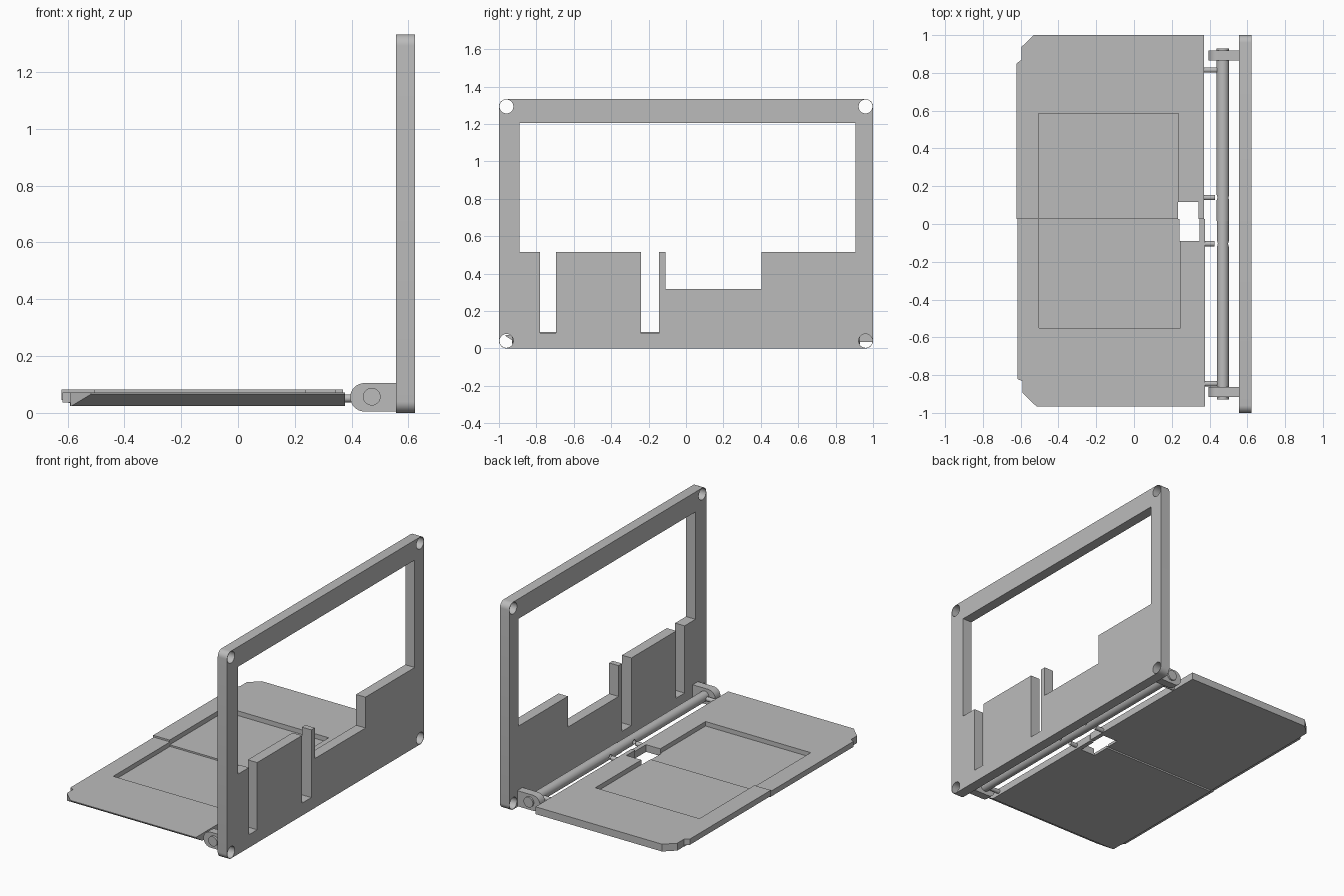
import bpy, bmesh, math
from mathutils import Vector

cube = bpy.data.objects.get("Cube")
if cube:
    bpy.data.objects.remove(cube, do_unlink=True)

# Single grey material
grey = bpy.data.materials.new("plain grey")
grey.use_nodes = True
colour = (0.5, 0.5, 0.5, 1)
grey.diffuse_color = colour
grey.node_tree.nodes["Principled BSDF"].inputs["Base Color"].default_value = colour

AXES = {"x": lambda u, v, w: (w, u, v),
        "y": lambda u, v, w: (u, w, v),
        "z": lambda u, v, w: (u, v, w)}
parts = []


def arc(cu, cv, r, start=0, end=360, n=32):
    """Points on an arc; a full circle leaves out the repeated end point."""
    last = n if end - start >= 360 else n + 1
    angles = [math.radians(start + (end - start) * i / n) for i in range(last)]
    return [(cu + r * math.cos(a), cv + r * math.sin(a)) for a in angles]


def rect(u0, u1, v0, v1):
    return [(u0, v0), (u1, v0), (u1, v1), (u0, v1)]


def prism(name, loops, axis, lo, hi, keep=True):
    """Extrude an outline (with optional holes) along an axis."""
    curve = bpy.data.curves.new(name, "CURVE")
    curve.dimensions = "2D"
    curve.fill_mode = "BOTH"
    curve.extrude = (hi - lo) / 2
    for loop in loops:
        spline = curve.splines.new("POLY")
        spline.points.add(len(loop) - 1)
        for p, (u, v) in zip(spline.points, loop):
            p.co = (u, v, 0, 1)
        spline.use_cyclic_u = True
    temp = bpy.data.objects.new(name + " outline", curve)
    bpy.context.collection.objects.link(temp)
    graph = bpy.context.evaluated_depsgraph_get()
    mesh = bpy.data.meshes.new_from_object(temp.evaluated_get(graph))
    bpy.data.objects.remove(temp, do_unlink=True)
    bm = bmesh.new()
    bm.from_mesh(mesh)
    bmesh.ops.remove_doubles(bm, verts=bm.verts, dist=1e-5)
    mid = (lo + hi) / 2
    for v in bm.verts:
        v.co = Vector(AXES[axis](v.co.x, v.co.y, v.co.z + mid))
    bmesh.ops.recalc_face_normals(bm, faces=bm.faces)
    bm.to_mesh(mesh)
    bm.free()
    mesh.materials.clear()
    mesh.materials.append(grey)
    mesh.name = name
    obj = bpy.data.objects.new(name, mesh)
    bpy.context.collection.objects.link(obj)
    if keep:
        parts.append(obj)
    return obj


def cut(obj, cutters):
    """Subtract each cutter and remove it."""
    for c in cutters:
        c.hide_render = True
        mod = obj.modifiers.new("cut", "BOOLEAN")
        mod.operation = "DIFFERENCE"
        mod.solver = "EXACT"
        mod.object = c
        bpy.context.view_layer.objects.active = obj
        bpy.ops.object.modifier_apply(modifier=mod.name)
        bpy.data.objects.remove(c, do_unlink=True)


def cutter(loop, axis, lo, hi):
    return prism("cutter", [loop], axis, lo, hi, keep=False)


# Upright frame: rounded outline, stepped window and corner screw holes
TOP, R = 1.333, 0.04
corners = [(0.96, R, 270), (0.96, TOP - R, 0), (-0.96, TOP - R, 90), (-0.96, R, 180)]
outline = [p for y, z, a in corners for p in arc(y, z, R, a, a + 90, 8)]
sill = 0.515
window = [(-0.89, sill)]
for y0, y1, z in [(-0.78, -0.695, 0.083), (-0.24, -0.145, 0.08), (-0.11, 0.405, 0.317)]:
    window += [(y0, sill), (y0, z), (y1, z), (y1, sill)]
window += [(0.905, sill), (0.905, 1.205), (-0.89, 1.205)]
holes = [arc(y, z, 0.037) for y, z, a in corners]
prism("upright_frame", [outline, window] + holes, "x", 0.556, 0.623)

# Base tray, back half: slightly higher than the front half
SEAM = 0.027
back = [(0.37, SEAM), (0.37, 1), (-0.53, 1), (-0.595, 0.938),
        (-0.595, 0.87), (-0.622, 0.85), (-0.622, SEAM)]
tray = prism("tray_back_half", [back], "z", 0.035, 0.082)
cut(tray, [cutter(rect(-0.505, 0.235, -0.1, 0.585), "z", 0.052, 0.2),
           cutter(rect(0.233, 0.342, -0.1, 0.117), "z", -0.1, 0.2),
           cutter(rect(-0.7, -0.597, -0.1, 1.1), "z", -0.1, 0.045)])

# Base tray, front half: lower edge bevelled along the front
front = [(0.376, SEAM), (-0.617, SEAM), (-0.617, -0.82), (-0.59, -0.833),
         (-0.59, -0.895), (-0.517, -0.965), (0.376, -0.965)]
tray = prism("tray_front_half", [front], "z", 0.025, 0.071)
cut(tray, [cutter(rect(-0.502, 0.246, -0.55, 0.1), "z", 0.042, 0.2),
           cutter(rect(0.24, 0.347, -0.09, 0.1), "z", -0.1, 0.2),
           cutter(rect(-0.7, -0.592, -1.1, 0.1), "z", -0.1, 0.036),
           cutter([(-1.02, 0.1), (-0.88, 0.013), (-0.88, -0.1), (-1.02, -0.1)],
                  "x", -0.8, 0.8)])

# Hinge knuckles joined to the frame
PX, PZ = 0.471, 0.057
knuckle = arc(0.445, 0.055, 0.05, 90, 270, 16) + [(0.558, 0.005), (0.558, 0.105)]
for name, y0 in [("back", 0.866), ("front", -0.915)]:
    prism(name + "_knuckle", [knuckle], "y", y0, y0 + 0.053)

# Hinge rods in two lengths, each drilled across for a pin
for name, r, y0, y1, hole in [("back", 0.033, 0.015, 0.93, 0.14),
                              ("front", 0.031, -0.93, 0.015, -0.105)]:
    rod = prism(name + "_rod", [arc(PX, PZ, r)], "y", y0, y1)
    cut(rod, [cutter(arc(hole, PZ, 0.014, n=16), "x", 0.4, 0.55)])

# Small pins linking the tray to the rods
for i, (y, end) in enumerate([(0.815, 0.445), (0.14, 0.43), (-0.105, 0.425), (-0.845, 0.445)]):
    prism(f"pin_{i + 1}", [arc(y, 0.051, 0.014, n=16)], "x", 0.35, end)

# Smooth the round surfaces, keep the corners sharp
bpy.ops.object.select_all(action="DESELECT")
for obj in parts:
    obj.select_set(True)
bpy.context.view_layer.objects.active = parts[0]
bpy.ops.object.shade_smooth_by_angle(angle=math.radians(30))
